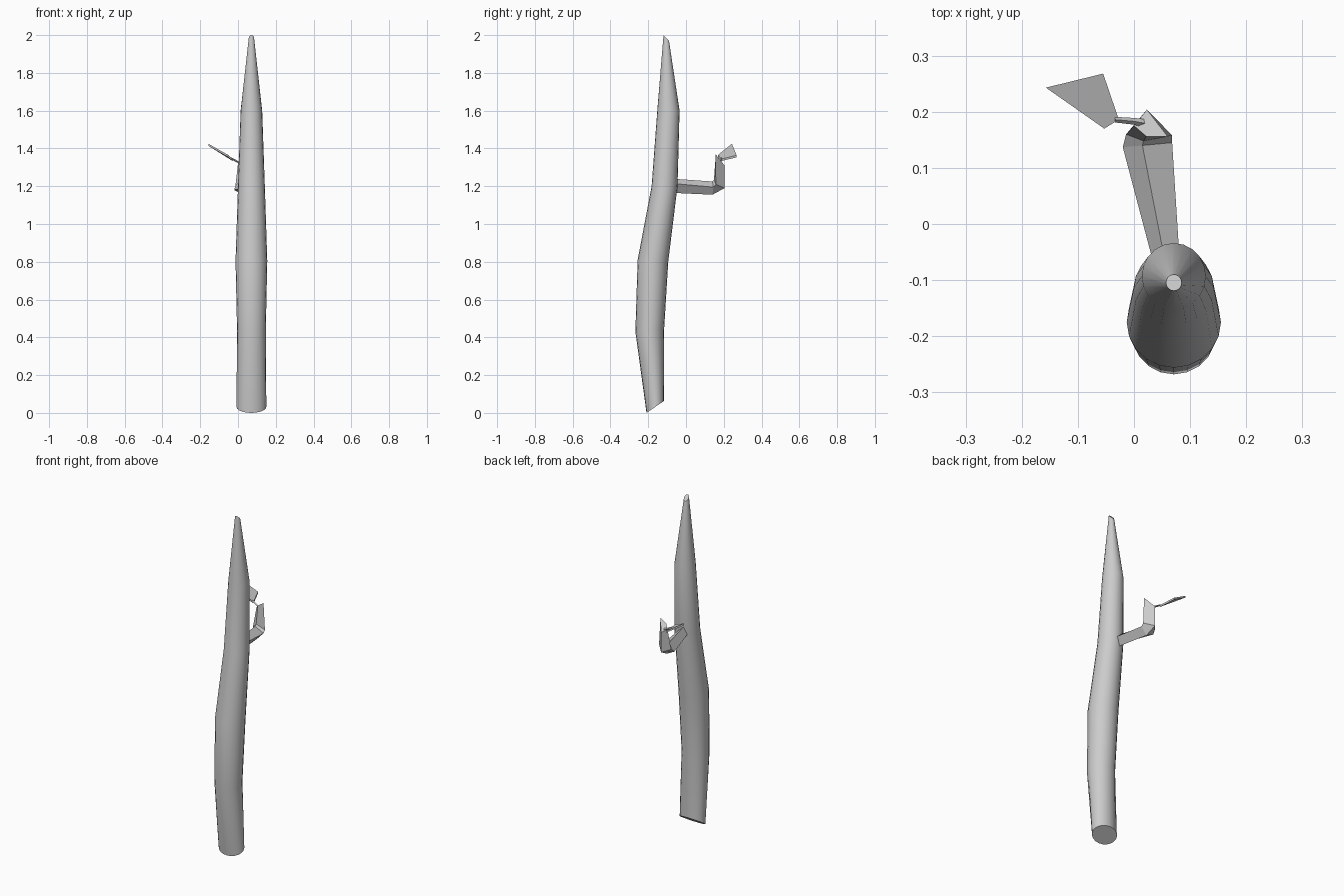
import bpy, bmesh, math
from mathutils import Vector

if "Cube" in bpy.data.objects:
    bpy.data.objects.remove(bpy.data.objects["Cube"])


def loft(name, rings, smooth=False):
    """Skin a list of equal-sized rings and cap both ends."""
    bm = bmesh.new()
    loops = [[bm.verts.new(p) for p in ring] for ring in rings]
    n = len(loops[0])
    for a, b in zip(loops, loops[1:]):
        for i in range(n):
            j = (i + 1) % n
            bm.faces.new((a[i], a[j], b[j], b[i]))
    bm.faces.new(loops[0])
    bm.faces.new(loops[-1])
    bmesh.ops.recalc_face_normals(bm, faces=bm.faces)
    mesh = bpy.data.meshes.new(name)
    bm.to_mesh(mesh)
    bm.free()
    obj = bpy.data.objects.new(name, mesh)
    bpy.context.collection.objects.link(obj)
    if smooth:
        bpy.ops.object.select_all(action='DESELECT')
        obj.select_set(True)
        bpy.context.view_layer.objects.active = obj
        bpy.ops.object.shade_smooth_by_angle(angle=math.radians(35))
    return obj


def trunk_ring(front, back, half_width, sides=20):
    """Tilted ellipse between a front and a back (y, z) point."""
    f, b = Vector(front), Vector(back)
    mid, half = (f + b) / 2, (b - f) / 2
    ring = []
    for i in range(sides):
        t = 2 * math.pi * i / sides
        yz = mid + half * math.sin(t)
        ring.append((0.071 + half_width * math.cos(t), yz.x, yz.y))
    return ring


# Trunk: front point, back point, half width
sections = [
    ((-0.209, 0.0), (-0.117, 0.063), 0.079),
    ((-0.268, 0.43), (-0.116, 0.44), 0.076),
    ((-0.256, 0.81), (-0.094, 0.80), 0.084),
    ((-0.182, 1.20), (-0.045, 1.20), 0.071),
    ((-0.152, 1.60), (-0.034, 1.60), 0.057),
    ((-0.119, 2.0), (-0.090, 1.97), 0.014),
]
loft("trunk", [trunk_ring(*s) for s in sections], smooth=True)

# Broken branch: four-sided, bending upward at the elbow
loft("branch", [
    [(0.057, -0.075, 1.240), (0.036, -0.075, 1.195), (0.060, -0.075, 1.165), (0.082, -0.075, 1.215)],
    [(0.015, 0.140, 1.225), (-0.020, 0.137, 1.180), (0.030, 0.140, 1.155), (0.068, 0.145, 1.195)],
    [(0.017, 0.148, 1.235), (-0.014, 0.160, 1.200), (0.023, 0.204, 1.190), (0.068, 0.158, 1.210)],
    [(0.022, 0.156, 1.345), (0.000, 0.175, 1.320), (0.023, 0.204, 1.310), (0.060, 0.156, 1.370)],
])

# Twig joining the branch to the leaf
path = [((0.038, 0.176, 1.310), 0.009), ((0.000, 0.183, 1.328), 0.006),
        ((-0.034, 0.186, 1.347), 0.005)]
loft("twig", [[(x, y + r * math.cos(k * math.pi / 2), z + r * math.sin(k * math.pi / 2))
               for k in range(4)] for (x, y, z), r in path])

# Leaf: thin tilted quad
corners = [(-0.027, 0.186, 1.338), (-0.055, 0.268, 1.358),
           (-0.157, 0.243, 1.419), (-0.053, 0.170, 1.360)]
loft("leaf", [[(x, y, z + d) for x, y, z in corners] for d in (-0.005, 0.006)])
